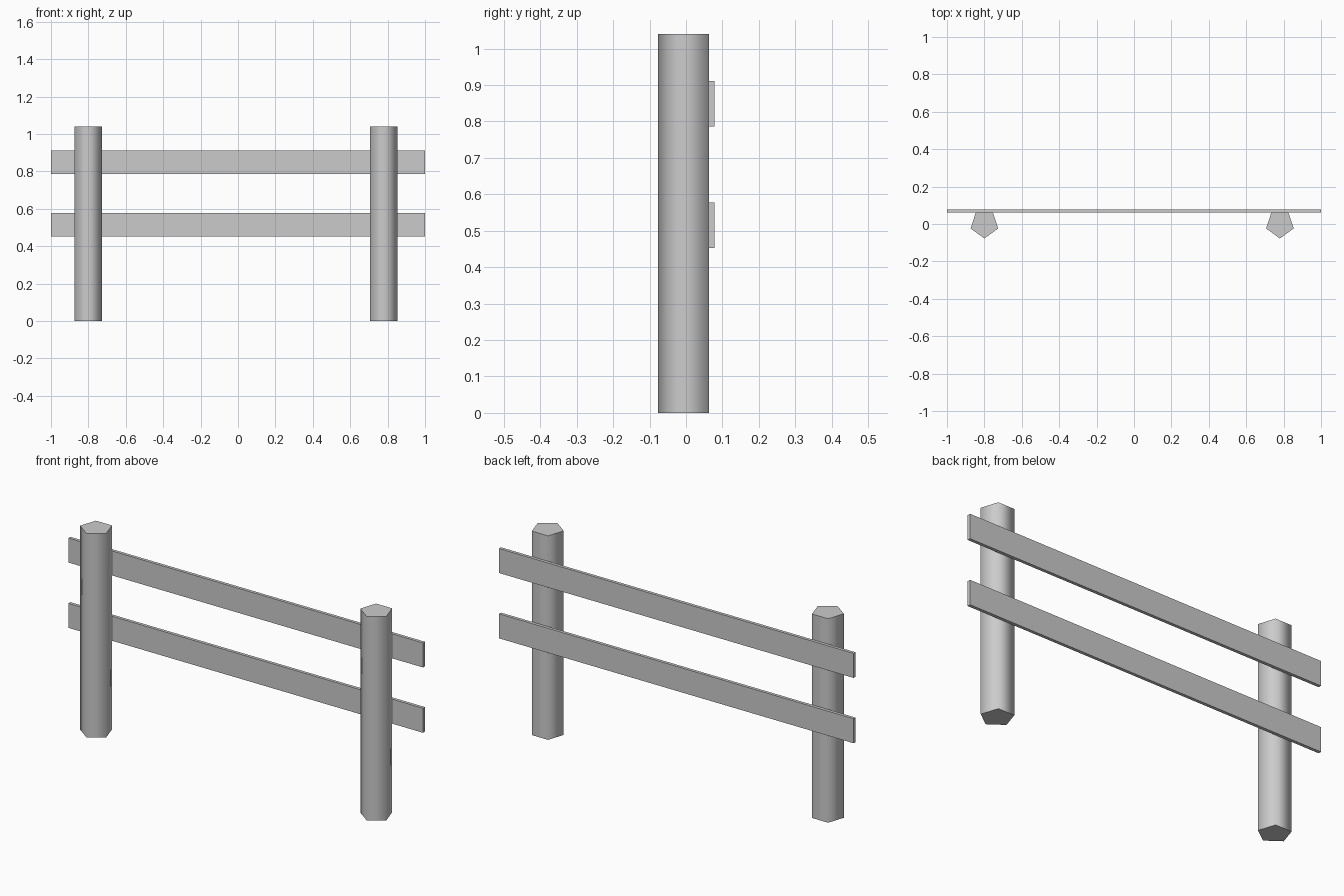
import bpy
import math

if "Cube" in bpy.data.objects:
    bpy.data.objects.remove(bpy.data.objects["Cube"])

grey = bpy.data.materials.new("weathered_grey")
grey.diffuse_color = (0.6, 0.6, 0.6, 1)
grey.use_nodes = True
grey.node_tree.nodes["Principled BSDF"].inputs["Base Color"].default_value = grey.diffuse_color


def finish(name):
    obj = bpy.context.object
    obj.name = name
    obj.data.materials.append(grey)
    return obj


# Five-sided posts, flat side towards the rails, rounded shading with crisp ends
HEIGHT = 1.04
for name, x in (("left_post", -0.80), ("right_post", 0.78)):
    bpy.ops.mesh.primitive_cylinder_add(
        vertices=5, radius=0.0774, depth=HEIGHT,
        location=(x, 0, HEIGHT / 2), rotation=(0, 0, math.pi))
    finish(name)
    bpy.ops.object.shade_smooth_by_angle(angle=math.radians(80))

# Two thin rails fixed behind the posts
for name, z in (("lower_rail", 0.515), ("upper_rail", 0.848)):
    bpy.ops.mesh.primitive_cube_add(size=1, location=(0, 0.07, z))
    rail = finish(name)
    rail.scale = (2.0, 0.016, 0.125)
